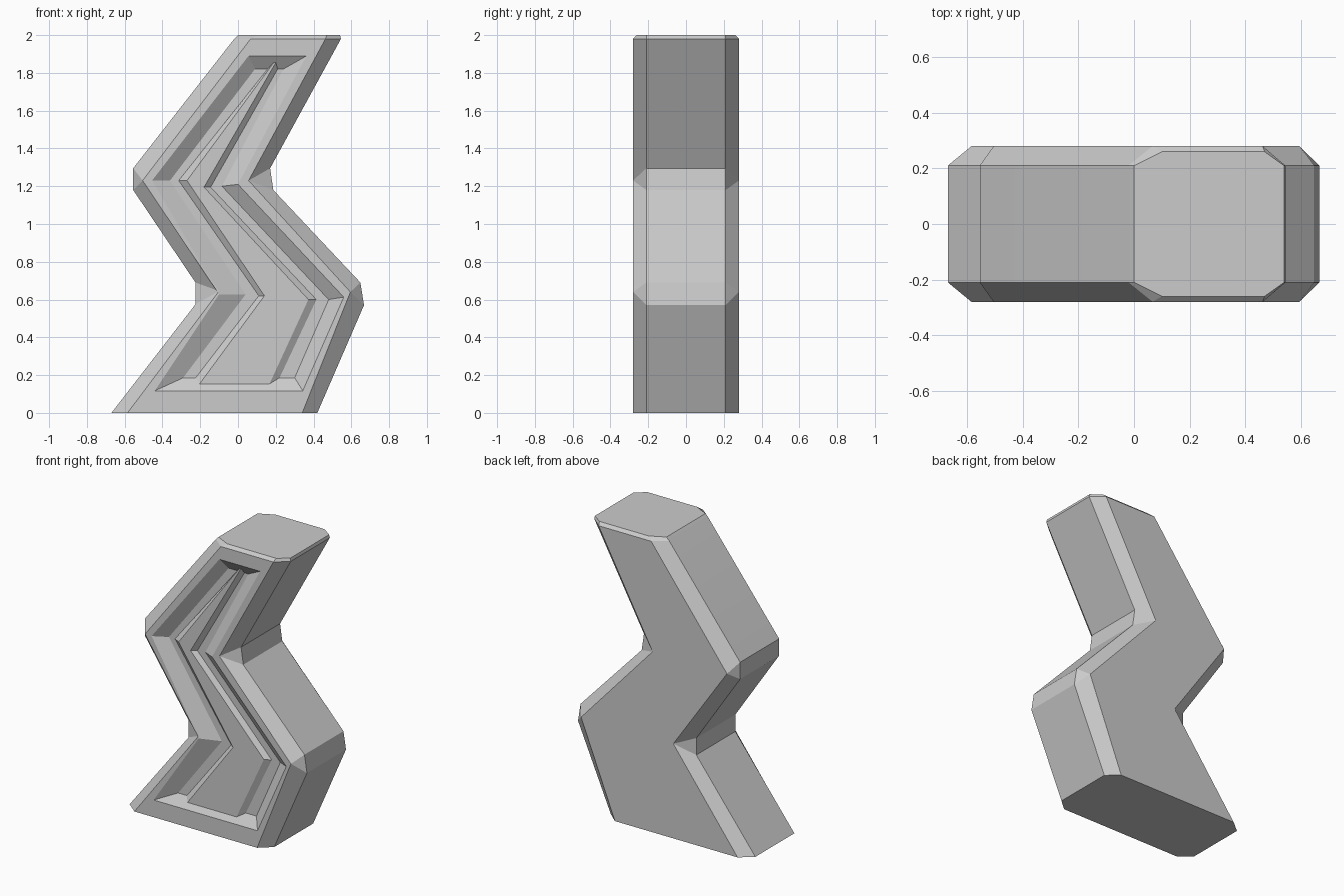
import bpy, bmesh, math

if "Cube" in bpy.data.objects:
    bpy.data.objects.remove(bpy.data.objects["Cube"])

# Outline corners run up the left side from the bottom, then down the right
FACE = [(-.585, 0), (-.10, .645), (-.505, 1.23), (.067, 1.98),
        (.463, 1.98), (.056, 1.23), (.595, .64), (.34, 0)]
# Widest outline: inner and outer bends are blunted into two points
SIDE = [[(-.67, 0)], [(-.225, .575), (-.225, .69)], [(-.555, 1.18), (-.555, 1.295)], [(-.02, 1.98)],
        [(.545, 1.98)], [(.17, 1.295), (.187, 1.18)], [(.648, .69), (.667, .57)], [(.42, 0)]]
# Front recess: rim, groove outer edge, groove inner edge, raised panel
RIM = [(-.44, .117), (-.10, .627), (-.455, 1.23), (.056, 1.89),
       (.363, 1.89), (0, 1.21), (.56, .613), (.343, .117)]
OUTER = [(-.29, .186), (.04, .627), (-.36, 1.23), (.09, 1.82),
         (.24, 1.82), (-.085, 1.20), (.48, .60), (.30, .186)]
INNER = [(-.224, .186), (.11, .62), (-.314, 1.23), (.156, 1.82),
         (.21, 1.82), (-.145, 1.195), (.415, .60), (.22, .186)]
PANEL = [(-.203, .154), (.14, .62), (-.27, 1.23), (.19, 1.855),
         (.20, 1.855), (-.18, 1.195), (.373, .60), (.167, .154)]
DEPTH, EDGE = .28, .21

bm = bmesh.new()


def loop(points, y):
    return [bm.verts.new((x, y, z)) for x, z in points]


def strips(a, b, edges):
    for i in edges:
        j = (i + 1) % 8
        bm.faces.new((a[i], a[j], b[j], b[i]))


# Bevelled borders of the front and back
faces, sides = [], []
for s in (-1, 1):
    f = loop(FACE, s * DEPTH)
    m = [loop(p, s * EDGE) for p in SIDE]
    for i in range(8):
        if len(m[i]) == 2:
            bm.faces.new((f[i], m[i][0], m[i][1]))
        if i not in (3, 7):
            bm.faces.new((f[i], f[i + 1], m[i + 1][0], m[i][-1]))
    faces.append(f)
    sides.append(m)
front, back = faces

# Side walls between the two bevels
a, b = ([p for group in m for p in group] for m in sides)
for i in range(len(a) - 1):
    if i != 5:                      # open at the top edge
        bm.faces.new((a[i], a[i + 1], b[i + 1], b[i]))

# Bottom and back
bm.faces.new((front[0], front[7], a[-1], b[-1], back[7], back[0], b[0], a[0]))
bm.faces.new(back)

# Top cap with a narrow bevel
ring = [front[3], front[4], a[6], b[6], back[4], back[3], b[5], a[5]]
cap = [bm.verts.new((x, y, 2)) for x, y in
       [(.10, -.26), (.47, -.26), (.54, -.21), (.54, .21),
        (.47, .26), (.10, .26), (0, .21), (0, -.21)]]
strips(ring, cap, range(8))
bm.faces.new(cap)

# Front border, groove and raised centre panel
rim = loop(RIM, -DEPTH)
outer = loop(OUTER, -DEPTH + .05)
inner = loop(INNER, -DEPTH + .05)
panel = loop(PANEL, -DEPTH + .026)
strips(front, rim, range(8))
long_sides = (0, 1, 2, 4, 5, 6)
for p, q in ((rim, outer), (outer, inner), (inner, panel)):
    strips(p, q, long_sides)
bm.faces.new(panel)
for i, j in ((0, 7), (3, 4)):       # sloped ends of the recess
    bm.faces.new((rim[i], outer[i], inner[i], panel[i],
                  panel[j], inner[j], outer[j], rim[j]))

bmesh.ops.recalc_face_normals(bm, faces=bm.faces)
mesh = bpy.data.meshes.new("zigzag_body")
bm.to_mesh(mesh)
bm.free()

grey = bpy.data.materials.new("light grey")
grey.diffuse_color = (.6, .6, .6, 1)
grey.use_nodes = True
grey.node_tree.nodes["Principled BSDF"].inputs["Base Color"].default_value = grey.diffuse_color
mesh.materials.append(grey)
body = bpy.data.objects.new("zigzag_body", mesh)
bpy.context.collection.objects.link(body)
bpy.context.view_layer.objects.active = body
body.select_set(True)
bpy.ops.object.shade_smooth_by_angle(angle=math.radians(18))
